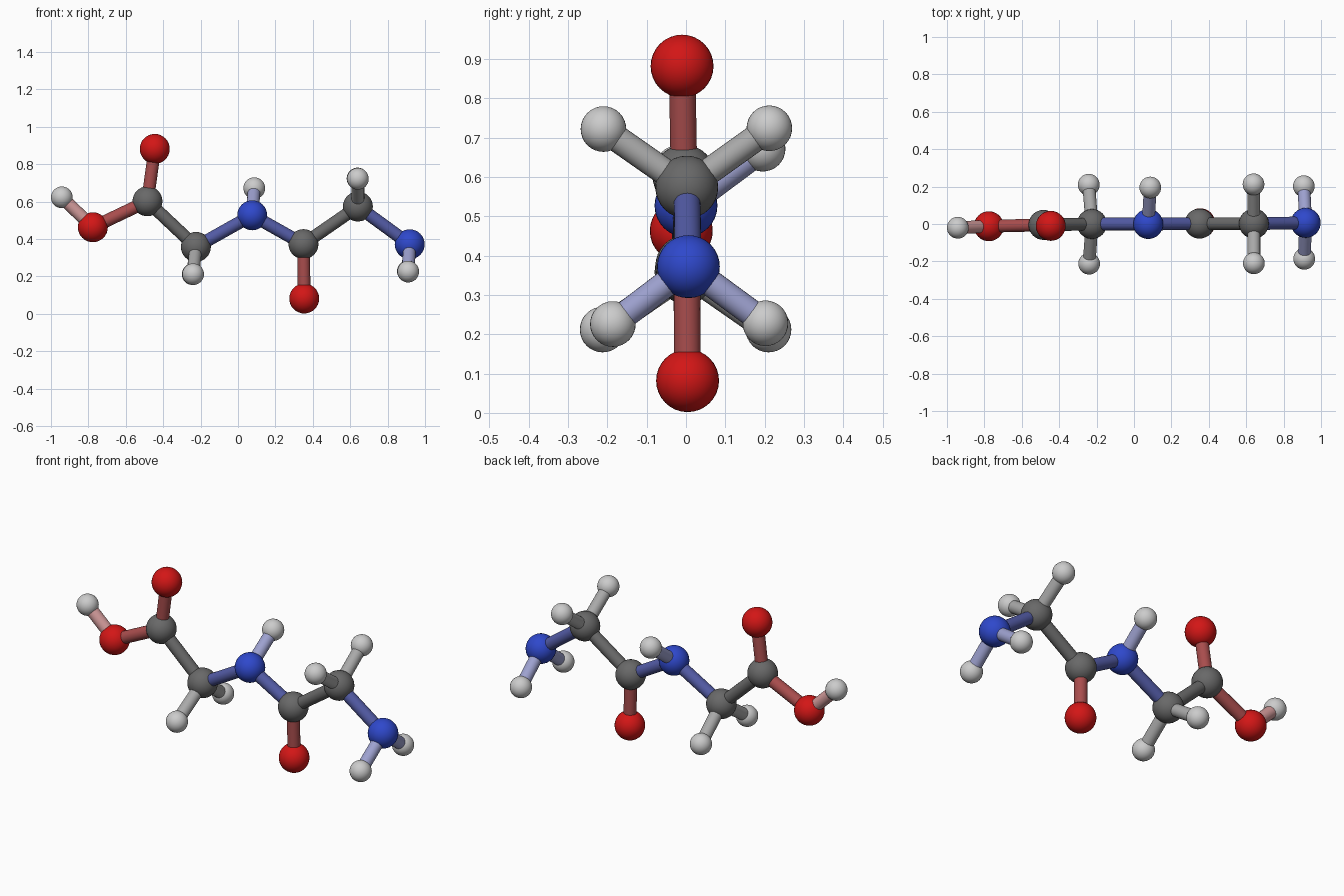
import bpy
from mathutils import Vector

if "Cube" in bpy.data.objects:
    bpy.data.objects.remove(bpy.data.objects["Cube"])

# Element colours and ball radii
COLOUR = {"carbon": (0.14, 0.14, 0.14), "hydrogen": (0.65, 0.65, 0.65),
          "oxygen": (0.65, 0.008, 0.008), "nitrogen": (0.028, 0.065, 0.6)}
RADIUS = {"carbon": 0.08, "hydrogen": 0.058, "oxygen": 0.08, "nitrogen": 0.08}
BOND_RADIUS = 0.034

# Atoms: name -> (element, centre)
ATOMS = {
    "acid_hydrogen": ("hydrogen", (-0.942, -0.02, 0.623)),
    "acid_oxygen": ("oxygen", (-0.776, -0.012, 0.463)),
    "acid_carbon": ("carbon", (-0.484, -0.005, 0.602)),
    "upper_oxygen": ("oxygen", (-0.445, -0.01, 0.882)),
    "left_carbon": ("carbon", (-0.225, 0.0, 0.358)),
    "left_hydrogen_front": ("hydrogen", (-0.24, -0.212, 0.212)),
    "left_hydrogen_back": ("hydrogen", (-0.242, 0.21, 0.212)),
    "middle_nitrogen": ("nitrogen", (0.076, 0.0, 0.527)),
    "middle_hydrogen": ("hydrogen", (0.087, 0.195, 0.672)),
    "middle_carbon": ("carbon", (0.35, 0.002, 0.373)),
    "lower_oxygen": ("oxygen", (0.354, 0.004, 0.082)),
    "right_carbon": ("carbon", (0.641, 0.002, 0.574)),
    "right_hydrogen_front": ("hydrogen", (0.641, -0.21, 0.722)),
    "right_hydrogen_back": ("hydrogen", (0.639, 0.212, 0.724)),
    "end_nitrogen": ("nitrogen", (0.918, 0.006, 0.372)),
    "end_hydrogen_front": ("hydrogen", (0.91, -0.186, 0.226)),
    "end_hydrogen_back": ("hydrogen", (0.908, 0.202, 0.228)),
}

# Chain of backbone atoms plus side branches
CHAIN = ["acid_hydrogen", "acid_oxygen", "acid_carbon", "left_carbon",
         "middle_nitrogen", "middle_carbon", "right_carbon", "end_nitrogen"]
BRANCHES = [("acid_carbon", "upper_oxygen"), ("middle_nitrogen", "middle_hydrogen"),
            ("middle_carbon", "lower_oxygen")]
for owner, label in (("left_carbon", "left"), ("right_carbon", "right"), ("end_nitrogen", "end")):
    BRANCHES += [(owner, f"{label}_hydrogen_{side}") for side in ("front", "back")]


def material(name, rgb):
    mat = bpy.data.materials.get(name) or bpy.data.materials.new(name)
    mat.diffuse_color = (*rgb, 1.0)
    mat.use_nodes = True
    mat.node_tree.nodes["Principled BSDF"].inputs["Base Color"].default_value = mat.diffuse_color
    return mat


def finish(name, mat):
    obj = bpy.context.object
    obj.name = obj.data.name = name
    obj.data.materials.append(mat)
    bpy.ops.object.shade_smooth_by_angle()


def ball(name, element, centre):
    bpy.ops.mesh.primitive_uv_sphere_add(segments=32, ring_count=16,
                                         radius=RADIUS[element], location=centre)
    finish(name, material(element, COLOUR[element]))


def stick(start, end):
    (elem_a, a), (elem_b, b) = ATOMS[start], ATOMS[end]
    a, b = Vector(a), Vector(b)
    axis = b - a
    bpy.ops.mesh.primitive_cylinder_add(
        vertices=24, radius=BOND_RADIUS, depth=axis.length, location=(a + b) / 2,
        rotation=axis.to_track_quat('Z', 'Y').to_euler())
    # Bond colour is the blend of both ends
    blend = [(p + q) / 2 for p, q in zip(COLOUR[elem_a], COLOUR[elem_b])]
    finish(f"bond_{start}_to_{end}",
           material("bond_" + "_".join(sorted((elem_a, elem_b))), blend))


# Balls
for atom, (element, centre) in ATOMS.items():
    ball(atom, element, centre)

# Sticks
for start, end in list(zip(CHAIN, CHAIN[1:])) + BRANCHES:
    stick(start, end)
